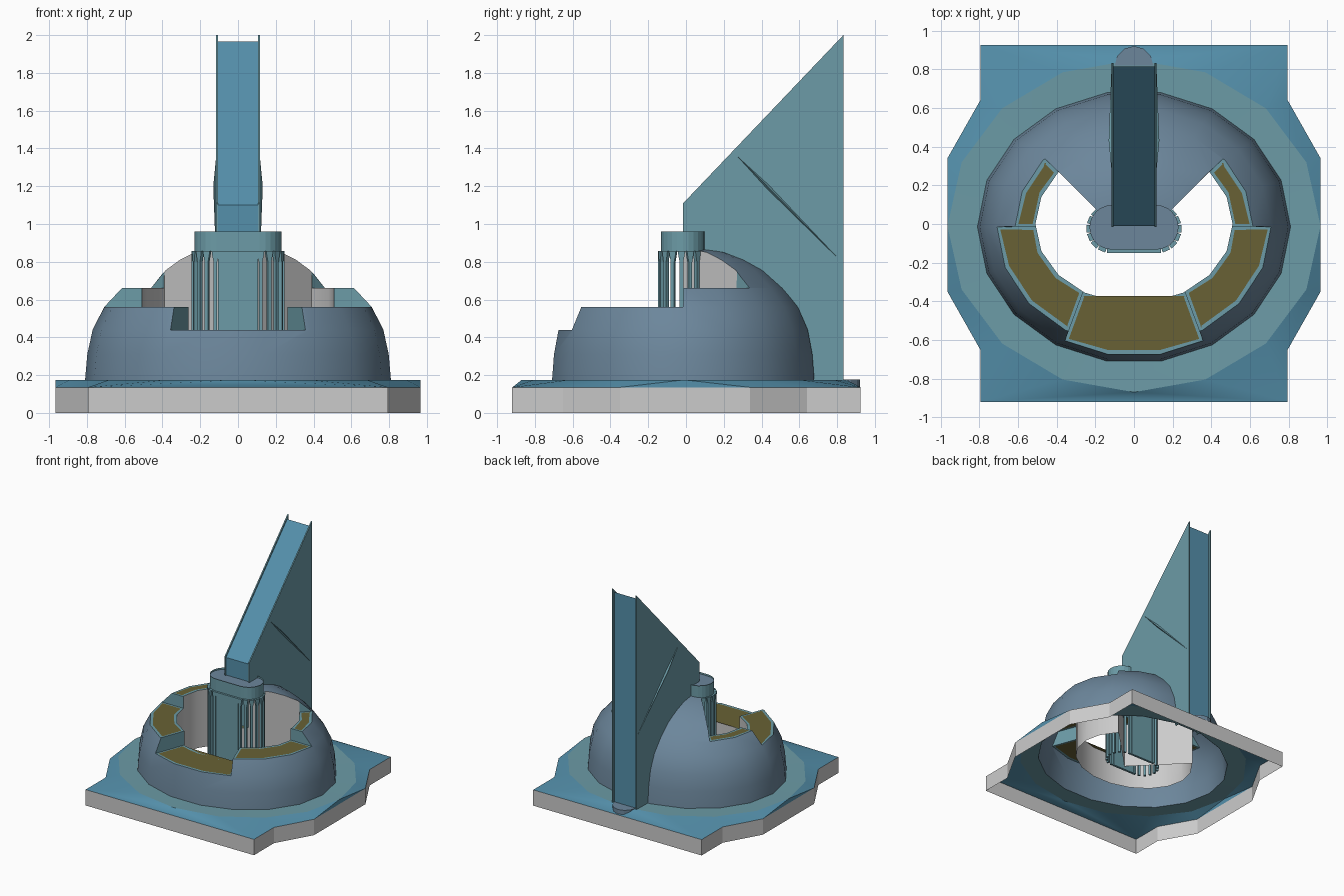
import bpy, bmesh
from math import cos, sin, radians, pi

if "Cube" in bpy.data.objects:
    bpy.data.objects.remove(bpy.data.objects["Cube"])


def material(name, rgb):
    m = bpy.data.materials.new(name)
    m.diffuse_color = (*rgb, 1)
    m.use_nodes = True
    m.node_tree.nodes["Principled BSDF"].inputs["Base Color"].default_value = m.diffuse_color
    return m


BLUE = material("blue", (0.09, 0.28, 0.41))
TEAL = material("teal", (0.15, 0.33, 0.385))
SLATE = material("slate", (0.15, 0.24, 0.33))
GOLD = material("gold", (0.14, 0.12, 0.035))
GREY = material("grey", (0.6, 0.6, 0.6))


def finish(name, bm, *mats, normals=True):
    if normals:
        bmesh.ops.recalc_face_normals(bm, faces=bm.faces)
    me = bpy.data.meshes.new(name)
    bm.to_mesh(me)
    bm.free()
    ob = bpy.data.objects.new(name, me)
    bpy.context.collection.objects.link(ob)
    for m in mats:
        me.materials.append(m)
    return ob


def smooth(ob, degrees):
    bpy.ops.object.select_all(action='DESELECT')
    bpy.context.view_layer.objects.active = ob
    ob.select_set(True)
    bpy.ops.object.shade_smooth_by_angle(angle=radians(degrees))


def add_prism(bm, pts, a, b, place):
    """Extrude a 2D outline between a and b; place maps (u, v, depth) to xyz."""
    lo = [bm.verts.new(place(u, v, a)) for u, v in pts]
    hi = [bm.verts.new(place(u, v, b)) for u, v in pts]
    n = len(pts)
    for i in range(n):
        j = (i + 1) % n
        bm.faces.new((lo[i], lo[j], hi[j], hi[i]))
    bm.faces.new(lo[::-1])
    return bm.faces.new(hi)


def upright(u, v, d):
    return (u, v, d)


def sideways(u, v, d):
    return (d, u, v)


def prism(name, pts, a, b, mat, place=upright):
    bm = bmesh.new()
    add_prism(bm, pts, a, b, place)
    return finish(name, bm, mat)


def ellipse(n, rx, ry, cy=0.0):
    return [(rx * cos(2 * pi * i / n), cy + ry * sin(2 * pi * i / n)) for i in range(n)]


def add_loop(bm, pts, z):
    vs = [bm.verts.new((x, y, z)) for x, y in pts]
    return [bm.edges.new((vs[i], vs[(i + 1) % len(vs)])) for i in range(len(vs))]


def band(name, pts_a, za, pts_b, zb, mat):
    bm = bmesh.new()
    edges = add_loop(bm, pts_a, za) + add_loop(bm, pts_b, zb)
    bmesh.ops.bridge_loops(bm, edges=edges)
    bmesh.ops.recalc_face_normals(bm, faces=bm.faces)
    if abs(za - zb) < 0.1:      # open roof sheets face up
        for f in bm.faces:
            if f.normal.z < 0:
                f.normal_flip()
    return finish(name, bm, mat, normals=False)


# Base: open-bottomed grey wall, sloped blue roof, teal ring round the dome
half = [(0.965, -0.35), (0.965, 0.34), (0.795, 0.64), (0.795, 0.925)]
other = [(-x, y) for x, y in reversed(half)]
outline = half + other + [(-0.795, -0.65), (-0.795, -0.92), (0.795, -0.92), (0.795, -0.65)]
rim, dome_foot = ellipse(16, 0.965, 0.86, -0.01), ellipse(18, 0.81, 0.705, -0.015)
band("base_wall", outline, 0.0, outline, 0.135, GREY)
smooth(band("base_roof", outline, 0.135, rim, 0.175, BLUE), 60)
smooth(band("dome_ring", rim, 0.175, dome_foot, 0.172, TEAL), 60)

# Dome: 18-sided revolved solid, later carved
profile = [(1, 0.17), (0.985, 0.31), (0.95, 0.44), (0.875, 0.56), (0.76, 0.66),
           (0.616, 0.755), (0.48, 0.81), (0.34, 0.85), (0.17, 0.87)]
bm = bmesh.new()
rings = [[bm.verts.new((r * x, r * (y + 0.015) - 0.015, z)) for x, y in dome_foot]
         for r, z in profile]
for a, b in zip(rings, rings[1:]):
    for i in range(18):
        j = (i + 1) % 18
        bm.faces.new((a[i], a[j], b[j], b[i]))
bm.faces.new(rings[0][::-1])
bm.faces.new(rings[-1])
dome = finish("dome", bm, SLATE, TEAL, GREY, GOLD)

# Cutters: central court with a V at the back, then three terrace levels
court = [(0.51 * cos(radians(t)), 0.41 * sin(radians(t))) for t in range(20, -201, -20)]
court = [(0.39, 0.27)] + court + [(-0.39, 0.27), (0, -0.12)]
cutters = [
    prism("cut_court", court, 0.05, 2, GREY),
    prism("cut_high", [(0, -0.124), (1.2, 1.076), (1.2, -1.2), (-1.2, -1.2), (-1.2, 1.076)],
          0.66, 2.1, TEAL),
    prism("cut_middle", [(1.3, -0.013), (1.3, -1.3), (-1.3, -1.3), (-1.3, -0.013)], 0.56, 2.2, TEAL),
    prism("cut_front", [(0.206, -0.2), (0.58, -1.2), (-0.58, -1.2), (-0.206, -0.2)], 0.44, 2.3, TEAL),
]
for c in cutters:
    mod = dome.modifiers.new(c.name, 'BOOLEAN')
    mod.object, mod.operation, mod.solver = c, 'DIFFERENCE', 'EXACT'
    mod.material_mode = 'TRANSFER'
deps = bpy.context.evaluated_depsgraph_get()
carved = bpy.data.meshes.new_from_object(dome.evaluated_get(deps))
dome.modifiers.clear()
dome.data = carved
for c in cutters:
    bpy.data.objects.remove(c)

# Open the underside and inset a gold panel in each terrace
slots = [m.name for m in carved.materials]
bm = bmesh.new()
bm.from_mesh(carved)
bmesh.ops.remove_doubles(bm, verts=bm.verts, dist=0.006)
bmesh.ops.delete(bm, geom=[f for f in bm.faces if f.normal.z < -0.9], context='FACES')
flat = [f for f in bm.faces if f.normal.z > 0.99 and f.calc_area() > 0.004
        and any(abs(f.calc_center_median().z - z) < 0.004 for z in (0.44, 0.56, 0.66))]
bmesh.ops.inset_region(bm, faces=flat, thickness=0.022, use_even_offset=False, use_boundary=True)
for f in flat:
    f.material_index = slots.index("gold")
bm.to_mesh(carved)
bm.free()
smooth(dome, 28)


# Central hall: stadium cap on slats with flared tops, panels front and back
def stadium(half_len, r, cy):
    right = [(half_len + r * cos(radians(t)), cy + r * sin(radians(t))) for t in range(-90, 91, 15)]
    return right + [(-x, 2 * cy - y) for x, y in right]


bm = bmesh.new()
top = add_prism(bm, stadium(0.115, 0.115, -0.017), 0.855, 0.96, upright)
bmesh.ops.inset_region(bm, faces=[top], thickness=0.02)
bmesh.ops.translate(bm, verts=top.verts, vec=(0, 0, -0.015))
top.material_index = 1
finish("hall_cap", bm, TEAL, SLATE)

slat = [(-0.01, 0.15), (0.01, 0.15), (0.01, 0.80), (0.0165, 0.835), (0.02, 0.857),
        (-0.02, 0.857), (-0.0165, 0.835), (-0.01, 0.80)]
bm = bmesh.new()
for side in (1, -1):
    for k in range(9):
        c, s = cos(radians(-90 + 22.5 * k)), sin(radians(-90 + 22.5 * k))
        add_prism(bm, slat, 0.105, 0.125,
                  lambda u, v, d: (side * (0.12 + d * c - u * s), -0.024 + d * s + u * c, v))
finish("hall_slats", bm, TEAL)
for name, y in (("hall_front_panel", -0.149), ("hall_back_panel", 0.081)):
    prism(name, [(-0.105, y), (0.105, y), (0.105, y + 0.02), (-0.105, y + 0.02)], 0.15, 0.857, TEAL)

# Tower: two side plates with a long ridge, recessed front, sloping and back panels
plate = [(-0.015, 0.95), (-0.015, 1.11), (0.833, 2.0), (0.833, 0.165), (0.66, 0.165),
         (0.6, 0.42), (0.42, 0.68), (0.1, 0.84)]
ridge_base = [(0.27, 1.36), (0.425, 1.19), (0.833, 0.79), (0.435, 1.21)]
for side, word in ((1, "right"), (-1, "left")):
    prism("tower_side_" + word, plate, side * 0.106, side * 0.116, TEAL, sideways)
    bm = bmesh.new()
    base = [bm.verts.new((side * 0.1155, y, z)) for y, z in ridge_base]
    peak = bm.verts.new((side * 0.131, 0.43, 1.20))
    for i in range(4):
        bm.faces.new((base[i], base[(i + 1) % 4], peak))
    bm.faces.new(base[::-1])
    finish("side_ridge_" + word, bm, TEAL)
lid = [(-0.01, 0.95), (-0.01, 1.10), (0.815, 1.965), (0.815, 0.165),
       (0.805, 0.165), (0.805, 1.94), (0.0, 1.095), (0.0, 0.95)]
prism("tower_panels", lid, -0.106, 0.106, BLUE, sideways)

# Rounded doorstep behind the tower
step = [(0.1 * cos(radians(t)), 0.82 + 0.1 * sin(radians(t))) for t in range(0, 181, 30)]
prism("doorstep", step, 0.13, 0.178, SLATE)
